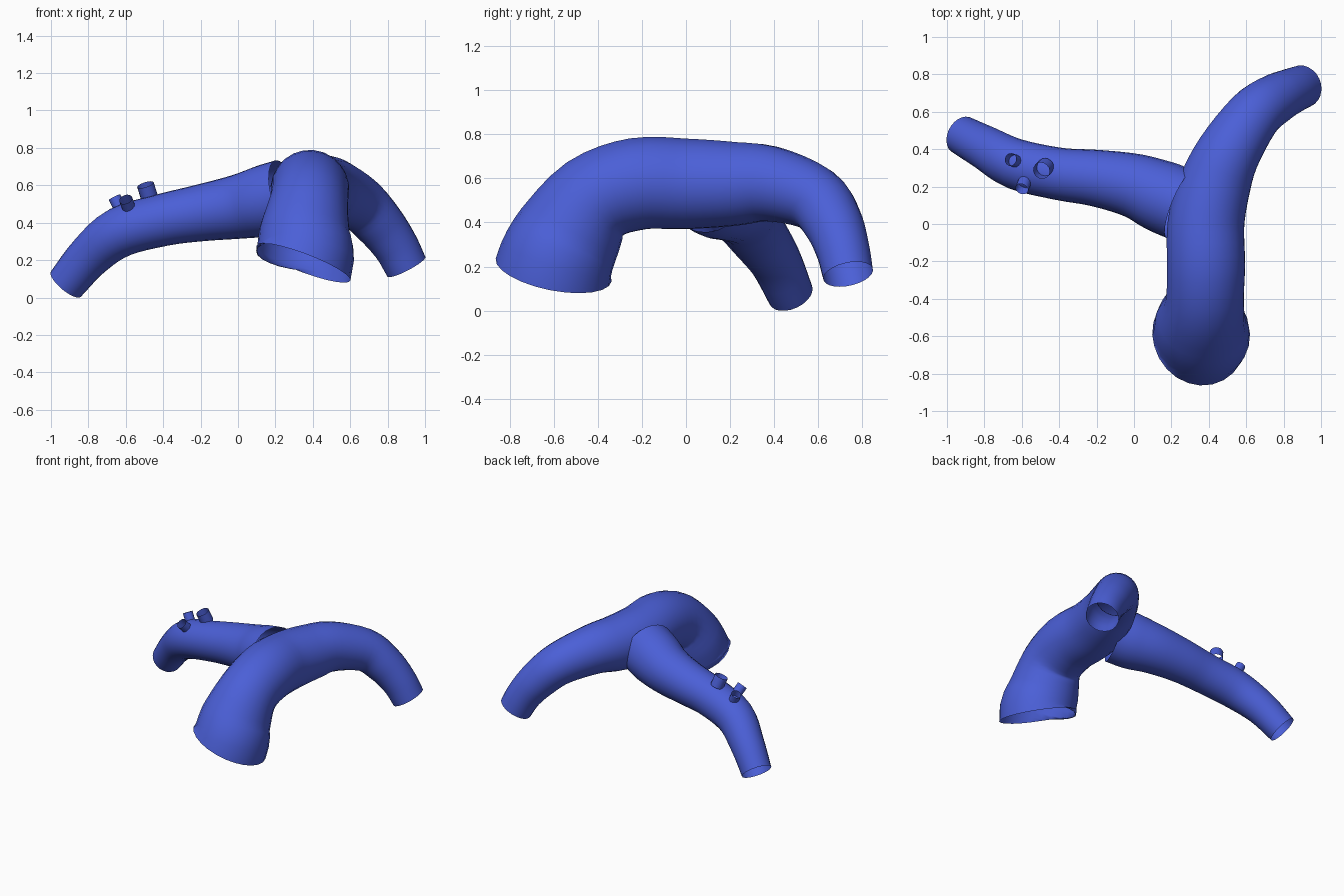
import bpy, bmesh, math
from mathutils import Vector

if "Cube" in bpy.data.objects:
    bpy.data.objects.remove(bpy.data.objects["Cube"])

blue = bpy.data.materials.new("blue")
blue.diffuse_color = (0.07, 0.115, 0.68, 1)
blue.use_nodes = True
blue.node_tree.nodes["Principled BSDF"].inputs["Base Color"].default_value = blue.diffuse_color


def catmull(a, b, c, d, t):
    """Point on a Catmull-Rom span between b and c."""
    return 0.5 * (2 * b + (c - a) * t + (2 * a - 5 * b + 4 * c - d) * t * t
                  + (3 * b - a - 3 * c + d) * t ** 3)


def tube(name, stations, sides=24, steps=4, start_axis=None):
    """Open-ended hollow tube through (x, y, z, radius) stations."""
    p = [Vector(s) for s in stations]
    first = 2 * p[0] - p[1]
    if start_axis:  # outward direction of the first opening
        out = Vector(start_axis).normalized() * 2 * (p[1] - p[0]).xyz.length
        first = p[1] + out.to_4d()
        first.w = 2 * p[0].w - p[1].w
    p = [first] + p + [2 * p[-1] - p[-2]]
    path, tangents = [], []
    for i in range(1, len(p) - 2):
        for k in range(steps + (i == len(p) - 3)):
            t = k / steps
            path.append(catmull(*p[i - 1:i + 3], t))
            ahead = catmull(*p[i - 1:i + 3], t + 0.01)
            behind = catmull(*p[i - 1:i + 3], t - 0.01)
            tangents.append((ahead - behind).xyz.normalized())

    bm = bmesh.new()
    rings = []
    u = tangents[0].orthogonal().normalized()
    for j, (c, tan) in enumerate(zip(path, tangents)):
        if j:
            u = tangents[j - 1].rotation_difference(tan) @ u
        u = (u - tan * u.dot(tan)).normalized()
        v = tan.cross(u)
        rings.append([bm.verts.new(c.xyz + c.w * (math.cos(a) * u + math.sin(a) * v))
                      for a in (math.tau * n / sides for n in range(sides))])
    for r0, r1 in zip(rings, rings[1:]):
        for n in range(sides):
            m = (n + 1) % sides
            bm.faces.new((r0[n], r0[m], r1[m], r1[n]))
    for f in bm.faces:
        f.smooth = True
    mesh = bpy.data.meshes.new(name)
    bm.to_mesh(mesh)
    bm.free()
    mesh.materials.append(blue)
    ob = bpy.data.objects.new(name, mesh)
    bpy.context.collection.objects.link(ob)
    return ob


# Large arched pipe: wide mouth at the front, narrow mouth at the back right
tube("main_pipe", [
    (0.35, -0.60, 0.185, 0.268), (0.357, -0.535, 0.34, 0.245),
    (0.378, -0.415, 0.505, 0.21), (0.385, -0.22, 0.575, 0.21),
    (0.385, 0.0, 0.575, 0.206), (0.43, 0.20, 0.575, 0.193),
    (0.505, 0.38, 0.575, 0.172), (0.64, 0.58, 0.51, 0.148),
    (0.75, 0.665, 0.40, 0.135), (0.84, 0.71, 0.28, 0.122),
    (0.90, 0.735, 0.165, 0.115)], start_axis=(-0.38, -0.2, -1))

# Side branch running to the left and bending down
tube("branch_pipe", [
    (-0.92, 0.475, 0.072, 0.105), (-0.79, 0.405, 0.225, 0.118),
    (-0.63, 0.32, 0.35, 0.135), (-0.40, 0.268, 0.415, 0.14),
    (-0.20, 0.245, 0.452, 0.152), (0.0, 0.205, 0.485, 0.172),
    (0.14, 0.15, 0.515, 0.192), (0.25, 0.105, 0.545, 0.195)])

# Three short ports on the branch
ports = [
    ((-0.472, 0.308, 0.53), (-0.495, 0.285, 0.603), 0.046),
    ((-0.625, 0.333, 0.465), (-0.66, 0.345, 0.535), 0.034),
    ((-0.578, 0.24, 0.465), (-0.60, 0.187, 0.525), 0.036)]
for i, (base, top, r) in enumerate(ports, 1):
    tube(f"port_{i}", [(*base, r), (*top, r)], sides=16, steps=1)
